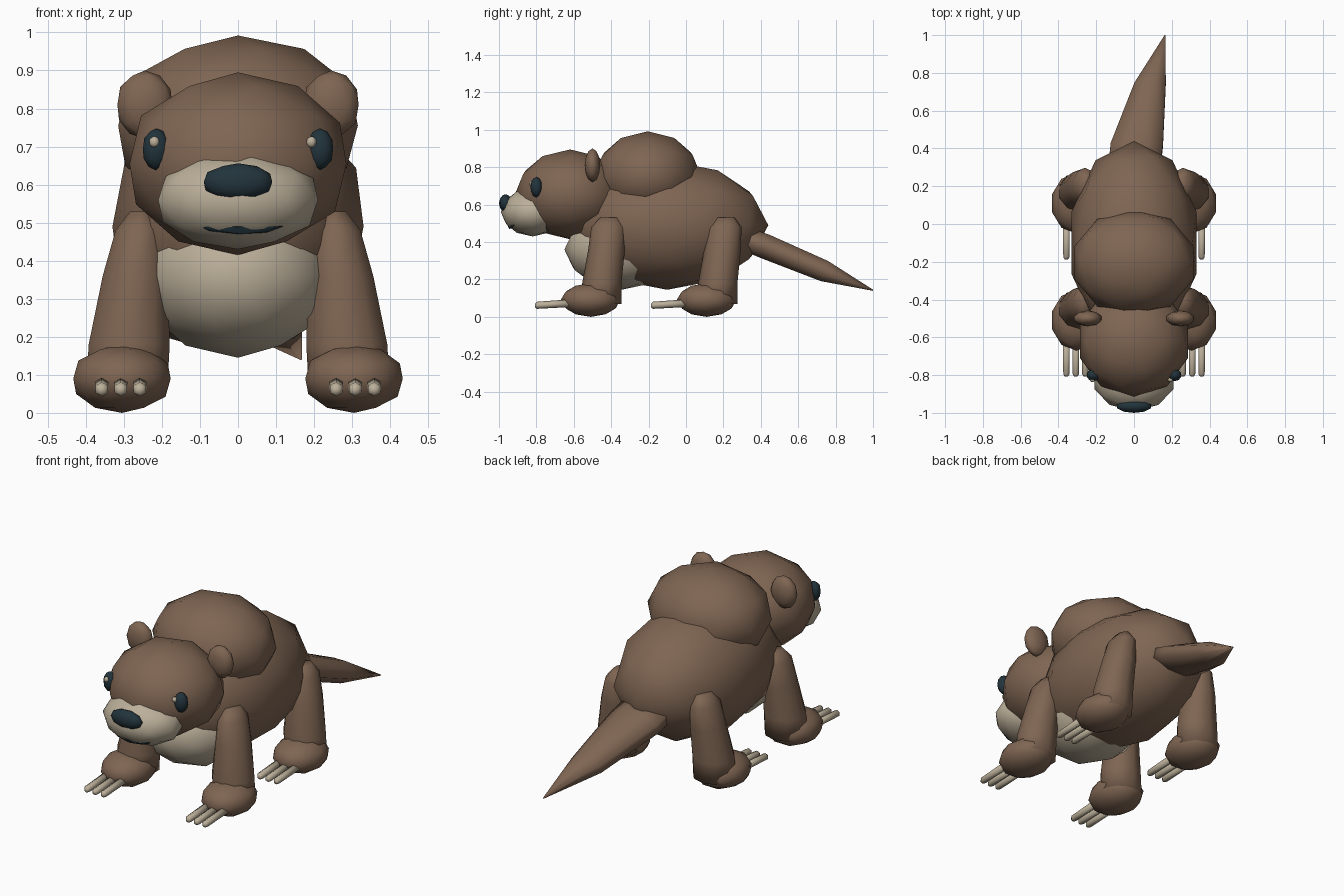
import bpy, bmesh, math
from mathutils import Vector

if "Cube" in bpy.data.objects:
    bpy.data.objects.remove(bpy.data.objects["Cube"])


def material(name, rgb):
    m = bpy.data.materials.new(name)
    m.diffuse_color = (*rgb, 1)
    m.use_nodes = True
    m.node_tree.nodes["Principled BSDF"].inputs["Base Color"].default_value = m.diffuse_color
    return m


BROWN = material("brown_fur", (0.21, 0.13, 0.085))
CREAM = material("cream_fur", (0.50, 0.43, 0.32))
DARK = material("dark", (0.016, 0.034, 0.045))


def add(name, bm, mat):
    me = bpy.data.meshes.new(name)
    bmesh.ops.recalc_face_normals(bm, faces=bm.faces)
    for f in bm.faces:
        f.smooth = True
    bm.to_mesh(me)
    bm.free()
    me.materials.append(mat)
    ob = bpy.data.objects.new(name, me)
    bpy.context.collection.objects.link(ob)
    return ob


def ball(name, centre, radii, mat, sub=2):
    """Low-poly ellipsoid whose extents match the given radii."""
    bm = bmesh.new()
    bmesh.ops.create_icosphere(bm, subdivisions=sub, radius=1)
    ext = [max(abs(v.co[i]) for v in bm.verts) for i in range(3)]
    for v in bm.verts:
        v.co = Vector([centre[i] + v.co[i] / ext[i] * radii[i] for i in range(3)])
    return add(name, bm, mat)


def loft(name, rings, v_axis, mat, sides=8):
    """Skin over elliptical rings (centre, x radius, radius along v_axis)."""
    bm = bmesh.new()
    v_axis = Vector(v_axis).normalized()
    loops = []
    for c, ru, rv in rings:
        loop = []
        for k in range(sides):
            a = 2 * math.pi * (k + 0.5) / sides
            p = Vector(c) + Vector((ru * math.cos(a), 0, 0)) + v_axis * rv * math.sin(a)
            loop.append(bm.verts.new(p))
        loops.append(loop)
    for a, b in zip(loops, loops[1:]):
        for k in range(sides):
            j = (k + 1) % sides
            bm.faces.new((a[k], a[j], b[j], b[k]))
    bm.faces.new(loops[0])
    bm.faces.new(loops[-1])
    return add(name, bm, mat)


# Trunk
ball("body", (0, -0.10, 0.49), (0.33, 0.54, 0.345), BROWN)
ball("shoulder_hump", (0, -0.205, 0.755), (0.315, 0.285, 0.237), BROWN)
ball("belly", (0, -0.345, 0.36), (0.25, 0.305, 0.215), CREAM)

# Head
ball("head", (0, -0.62, 0.655), (0.285, 0.295, 0.24), BROWN)
ball("muzzle", (0, -0.82, 0.56), (0.21, 0.17, 0.13), CREAM)
ball("nose", (0, -0.965, 0.607), (0.09, 0.035, 0.049), DARK)
for s, side in ((-1, "left"), (1, "right")):
    ball(f"ear_{side}", (0.245 * s, -0.50, 0.81), (0.072, 0.042, 0.09), BROWN)
    ball(f"eye_{side}", (0.215 * s, -0.80, 0.693), (0.035, 0.032, 0.055), DARK)
    ball(f"eye_glint_{side}", (-0.22 if s < 0 else 0.193, -0.825, 0.712),
         (0.013, 0.012, 0.015), CREAM)

# Mouth: a thin strip bent around the muzzle
loft("mouth", [((-0.12, -0.918, 0.505), 0.003, 0.006),
               ((-0.075, -0.938, 0.488), 0.006, 0.011),
               ((0, -0.950, 0.480), 0.006, 0.011),
               ((0.075, -0.938, 0.484), 0.006, 0.011),
               ((0.12, -0.918, 0.494), 0.003, 0.004)], (0, -0.5, 1), DARK, 6)

# Legs, feet and claws
for pos, y in (("front", -0.51), ("back", 0.11)):
    for s, side in ((-1, "left"), (1, "right")):
        loft(f"{pos}_leg_{side}",
             [((0.292 * s, y + 0.06, 0.07), 0.112, 0.105),
              ((0.286 * s, y + 0.06, 0.18), 0.112, 0.105),
              ((0.270 * s, y + 0.085, 0.36), 0.090, 0.098),
              ((0.259 * s, y + 0.095, 0.48), 0.066, 0.092),
              ((0.255 * s, y + 0.10, 0.53), 0.030, 0.050)], (0, 1, 0), BROWN, 10)
        ball(f"{pos}_foot_{side}", (0.305 * s, y, 0.09), (0.128, 0.16, 0.09), BROWN)
        for i, dx in enumerate((-0.05, 0, 0.05)):
            x = 0.308 * s + dx
            loft(f"{pos}_claw_{side}_{i + 1}",
                 [((x, y - 0.08, 0.075), 0.021, 0.021),
                  ((x, y - 0.285, 0.062), 0.019, 0.019),
                  ((x, y - 0.298, 0.060), 0.010, 0.010)], (0, 0, 1), CREAM, 6)

# Tail: flattened taper swinging to one side
loft("tail", [((0.0, 0.28, 0.43), 0.15, 0.065),
              ((0.015, 0.42, 0.378), 0.15, 0.072),
              ((0.085, 0.74, 0.245), 0.09, 0.062),
              ((0.165, 1.0, 0.142), 0.003, 0.003)], (0, 0.35, 1), BROWN, 8)
